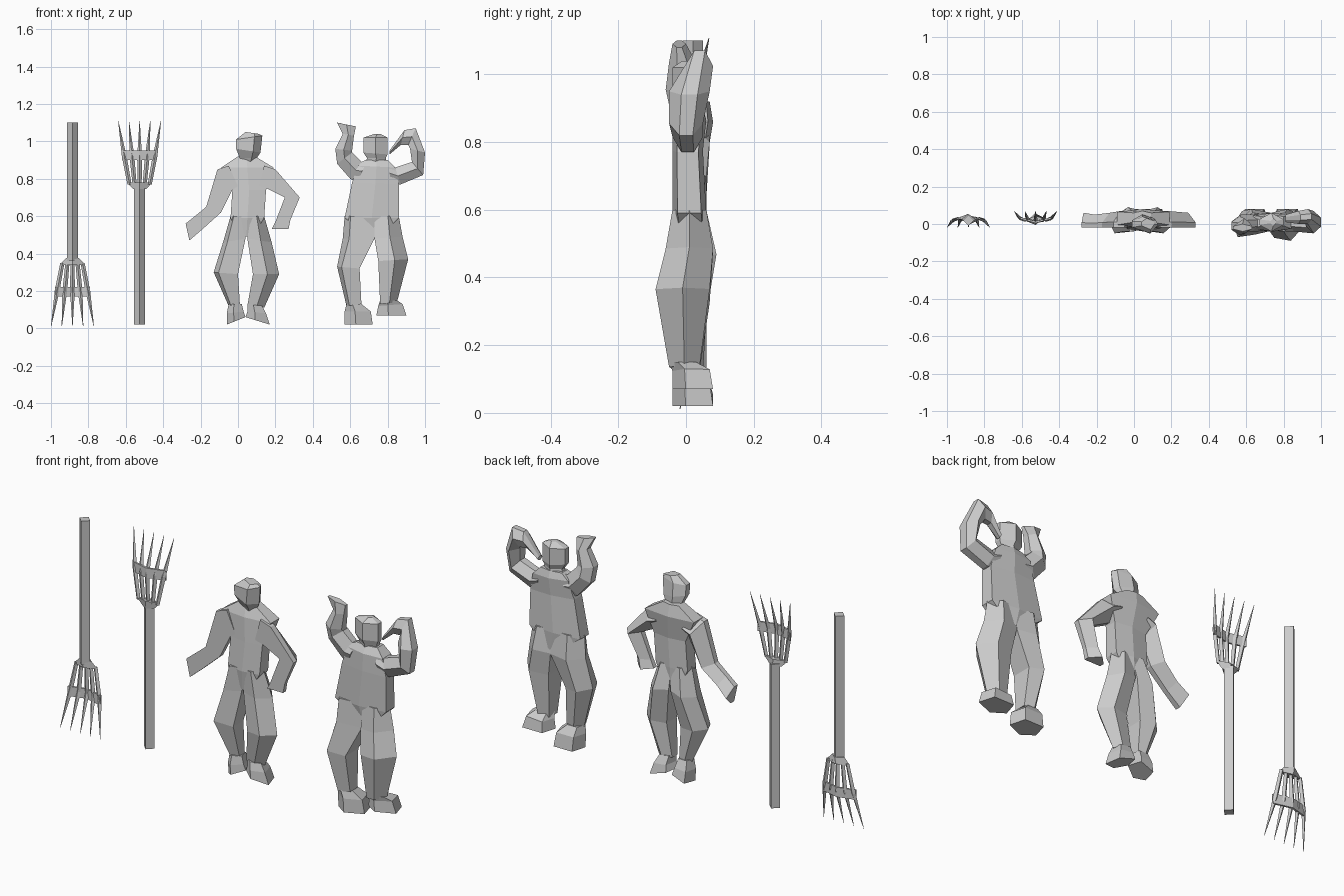
import bpy, bmesh
from mathutils import Vector

cube = bpy.data.objects.get("Cube")
if cube:
    bpy.data.objects.remove(cube)

# One plain grey for everything
grey = bpy.data.materials.new("plain_grey")
grey.use_nodes = True
colour = (0.6, 0.6, 0.6, 1)
grey.diffuse_color = colour
grey.node_tree.nodes["Principled BSDF"].inputs["Base Color"].default_value = colour

# Cross-section outlines: (fraction across, fraction of depth)
TORSO = ((0, -.7), (.5, -1), (1, -.7), (1, .7), (.5, 1), (0, .7))
HEAD = ((0, -.3), (.5, -1), (1, -.3), (1, .3), (.5, 1), (0, .3))
TURNED_HEAD = ((0, -.3), (.7, -1), (1, 0), (.9, .6), (.4, 1), (0, .4))
ARM = ((0, -.4), (.5, -1), (1, -.4), (1, .4), (.5, 1), (0, .4))
FLAT_ARM = ((0, -1), (1, -1), (1, -.3), (.5, 1), (0, -.3))
RIGHT_LEG = ((0, 0), (.2, -1), (1, -.8), (1, .7), (.4, 1))
LEFT_LEG = ((0, -.8), (.55, -1), (1, 0), (.6, 1), (0, .7))
FOOT = ((0, -.3), (.4, -1), (1, -.35), (.85, 1), (.15, 1))


def loft(name, rings):
    """Skin a list of equal-length point rings into a closed flat-shaded part."""
    bm = bmesh.new()
    rows = [[bm.verts.new(p) for p in ring] for ring in rings]
    count = len(rows[0])
    for low, high in zip(rows, rows[1:]):
        for i in range(count):
            j = (i + 1) % count
            bm.faces.new((low[i], low[j], high[j], high[i]))
    bm.faces.new(rows[0])
    bm.faces.new(rows[-1])
    bmesh.ops.recalc_face_normals(bm, faces=bm.faces)
    mesh = bpy.data.meshes.new(name)
    bm.to_mesh(mesh)
    bm.free()
    mesh.materials.append(grey)
    part = bpy.data.objects.new(name, mesh)
    bpy.context.collection.objects.link(part)


def limb(name, outline, sections):
    """Body part. Section: left x, z, right x, z, front y, back y (hundredths)."""
    rings = []
    for xl, zl, xr, zr, front, back in sections:
        left, right = Vector((xl, 0, zl)) / 100, Vector((xr, 0, zr)) / 100
        centre, half = (front + back) / 200, (back - front) / 200
        rings.append([left.lerp(right, across) + Vector((0, centre + half * depth, 0))
                      for across, depth in outline])
    loft(name, rings)


def diamond(x, y, z, wide, deep):
    return [(x - wide, y, z), (x, y - deep, z), (x + wide, y, z), (x, y + deep, z)]


def box_ring(x, y, z_low, z_high, deep):
    return [(x, y - deep, z_low), (x, y + deep, z_low),
            (x, y + deep, z_high), (x, y - deep, z_high)]


def rake(prefix, x, upside_down):
    """Rake with its head down, or turned over about the x axis."""
    def add(part, rings):
        if upside_down:
            rings = [[(a, 0.05 - b, 1.12 - c) for a, b, c in ring] for ring in rings]
        loft(prefix + "_" + part, [[(x + a, b, c) for a, b, c in ring] for ring in rings])

    add("handle", [diamond(0, 0.02, z, 0.03, 0.03) for z in (0.36, 1.1)])
    # Flared collar
    add("collar", [diamond(0, 0.025, 0.375, 0.035, 0.03),
                   diamond(0, 0.028, 0.34, 0.068, 0.02)])
    # Bowed brace across the tines
    add("brace", [box_ring(side * 0.093, 0.04 - abs(side) * 0.024, 0.17, 0.22, 0.005)
                  for side in (-1, -0.5, 0, 0.5, 1)])
    # Five fanned tines
    for i in range(-2, 3):
        bow = abs(i) * 0.009
        add("tine_%d" % (i + 3), [
            diamond(i * 0.027, 0.03, 0.35, 0.011, 0.008),
            diamond(i * 0.041, 0.038 - bow, 0.2, 0.013, 0.01),
            diamond(i * 0.057, -0.018, 0.012, 0.001, 0.001)])


rake("lowered_rake", -0.885, False)
rake("raised_rake", -0.526, True)

# Standing figure: head turned aside, one arm out, one hand on the hip
limb("standing_head", TURNED_HEAD, [
    (0, 88, 9, 88, 0, 6),
    (1, 91, 10, 91, -2, 5),
    (-1, 96, 12, 94, -5, 5),
    (-1, 101, 13, 103, -5, 4),
    (4, 105, 11, 104, -3, 3)])
limb("standing_torso", TORSO, [
    (0, 92, 9, 92, 0, 7),
    (-9, 86, 19, 86, -2, 8),
    (-3, 74, 15, 74, -3, 6),
    (-4, 59, 14, 59, -4, 6),
    (1, 49, 8, 49, -3, 6)])
limb("standing_right_arm", FLAT_ARM, [
    (-5, 87, 0, 76, -2, 7),
    (-11, 85, -3, 74, -2, 7),
    (-17, 65, -9, 62, -2, 6),
    (-23, 60, -19, 53, -2, 5),
    (-28, 56, -26, 47, -2, 6)])
limb("standing_left_arm", FLAT_ARM, [
    (11, 76, 14, 87, -2, 7),
    (15, 75, 20, 85, -2, 7),
    (25, 70, 33, 70, -2, 6),
    (20, 57, 28, 58, -2, 4),
    (18, 53, 27, 53, -2, 5)])
limb("standing_right_leg", RIGHT_LEG, [
    (-4, 60, 5, 60, -4, 6),
    (-8, 46, 4, 48, -4, 9),
    (-13, 30, 0, 29, -5, 6),
    (-5, 12, 1, 13, -1, 5)])
limb("standing_left_leg", LEFT_LEG, [
    (5, 60, 14, 60, -4, 6),
    (5, 48, 18, 46, -4, 9),
    (8, 29, 22, 29, -5, 6),
    (5, 12, 14, 11, -1, 5)])
limb("standing_right_foot", FOOT, [
    (-5, 13, 2, 13, -2, 5),
    (-6, 8, 3, 9, -3, 7),
    (-6, 2, 4, 6, -3, 8)])
limb("standing_left_foot", FOOT, [
    (5, 13, 13, 12, -2, 5),
    (5, 9, 15, 8, -3, 7),
    (4, 6, 17, 2, -3, 8)])

# Dancing figure: both arms raised
limb("dancing_head", HEAD, [
    (68, 88, 79, 88, -2, 5),
    (69, 91, 79, 91, -3, 5),
    (67, 94, 80, 93, -4, 6),
    (67, 102, 80, 102, -4, 6),
    (73, 104, 76, 104, -1, 3)])
limb("dancing_torso", TORSO, [
    (68, 90, 80, 90, -2, 5),
    (64, 87, 84, 86, -4, 6),
    (61, 78, 86, 77, -4, 5),
    (57, 59, 86, 59, -4, 6),
    (70, 50, 77, 50, -3, 6)])
limb("dancing_right_arm", ARM, [
    (64, 78, 69, 90, -4, 5),
    (60, 80, 66, 89, -4, 5),
    (53, 88, 61, 94, -5, 5),
    (52, 96, 61, 95, -6, 4),
    (56, 104, 62, 103, -5, 3),
    (53, 110, 63, 108, -4, 0)])
# Left forearm rises, then the hand folds down toward the head
limb("dancing_left_arm", ARM, [
    (80, 89, 82, 77, -4, 5),
    (84, 86, 87, 77, -4, 5),
    (93, 89, 99, 82, -5, 5),
    (92, 96, 100, 94, -5, 7),
    (91, 98, 95, 107, 0, 8),
    (87, 98, 89, 106, 0, 7),
    (81, 93, 81, 95, 1, 5)])
limb("dancing_right_leg", RIGHT_LEG, [
    (57, 60, 73, 60, -4, 6),
    (56, 48, 73, 48, -5, 8),
    (53, 33, 65, 32, -7, 7),
    (58, 12, 66, 13, -4, 4)])
limb("dancing_left_leg", LEFT_LEG, [
    (73, 60, 86, 60, -4, 6),
    (73, 48, 88, 49, -6, 8),
    (75, 36, 91, 37, -9, 7),
    (76, 13, 85, 14, -5, 4)])
limb("dancing_right_foot", FOOT, [
    (58, 13, 66, 13, -4, 4),
    (57, 9, 71, 9, -4, 7),
    (57, 2, 72, 2, -4, 8)])
limb("dancing_left_foot", FOOT, [
    (76, 15, 85, 15, -5, 3),
    (75, 12, 88, 13, -4, 7),
    (74, 7, 90, 7, -4, 8)])
